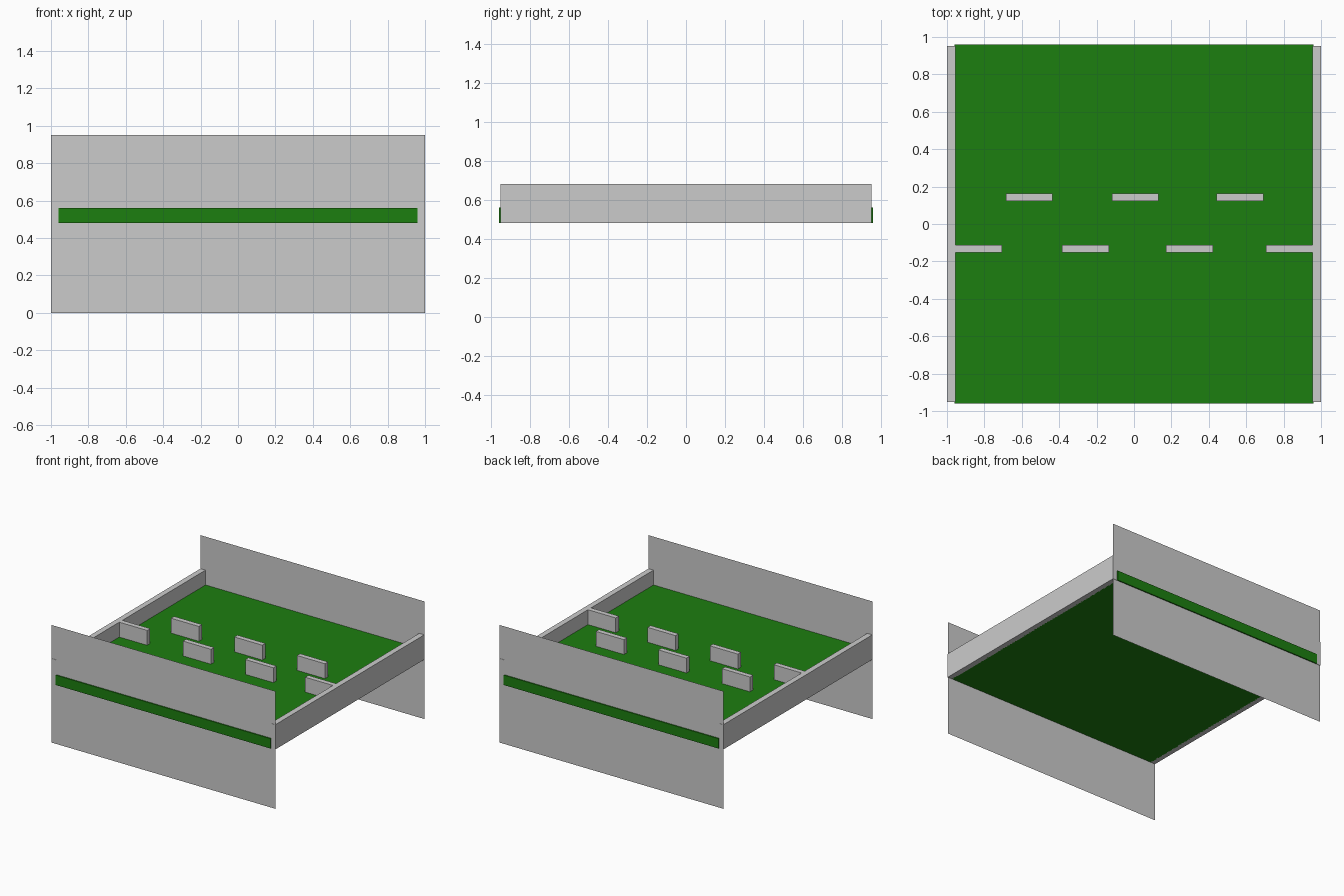
import bpy

if "Cube" in bpy.data.objects:
    bpy.data.objects.remove(bpy.data.objects["Cube"])

green = bpy.data.materials.new("green_surface")
green.diffuse_color = (0.012, 0.21, 0.005, 1)
green.use_nodes = True
green.node_tree.nodes["Principled BSDF"].inputs["Base Color"].default_value = green.diffuse_color


def box(name, x, y, z, material=None):
    """Box spanning the given (min, max) ranges."""
    spans = (x, y, z)
    bpy.ops.mesh.primitive_cube_add(size=1, location=[(a + b) / 2 for a, b in spans])
    obj = bpy.context.object
    obj.name = name
    obj.scale = [b - a for a, b in spans]
    bpy.ops.object.transform_apply(location=False, rotation=False, scale=True)
    if material:
        obj.data.materials.append(material)
    return obj


def sheet(name, y):
    """Upright single-face end panel."""
    mesh = bpy.data.meshes.new(name)
    mesh.from_pydata([(-1, y, 0), (1, y, 0), (1, y, 0.95), (-1, y, 0.95)], [],
                     [(0, 1, 2, 3) if y < 0 else (3, 2, 1, 0)])
    bpy.context.collection.objects.link(bpy.data.objects.new(name, mesh))


# Green deck, poking slightly through the end panels
box("deck", (-0.961, 0.961), (-0.959, 0.959), (0.48, 0.56), green)

# Side rails
box("left_rail", (-1, -0.955), (-0.952, 0.952), (0.48, 0.68))
box("right_rail", (0.955, 1), (-0.952, 0.952), (0.48, 0.68))

# End panels
sheet("front_panel", -0.95)
sheet("back_panel", 0.95)

# Two staggered rows of barrier blocks
rows = {
    "back_barrier": (0.142, (-0.56, 0.007, 0.567)),
    "front_barrier": (-0.132, (-0.831, -0.26, 0.297, 0.832)),
}
for name, (y, centres) in rows.items():
    for i, x in enumerate(centres):
        box(f"{name}_{i + 1}", (x - 0.125, x + 0.125), (y - 0.02, y + 0.02), (0.55, 0.68))
